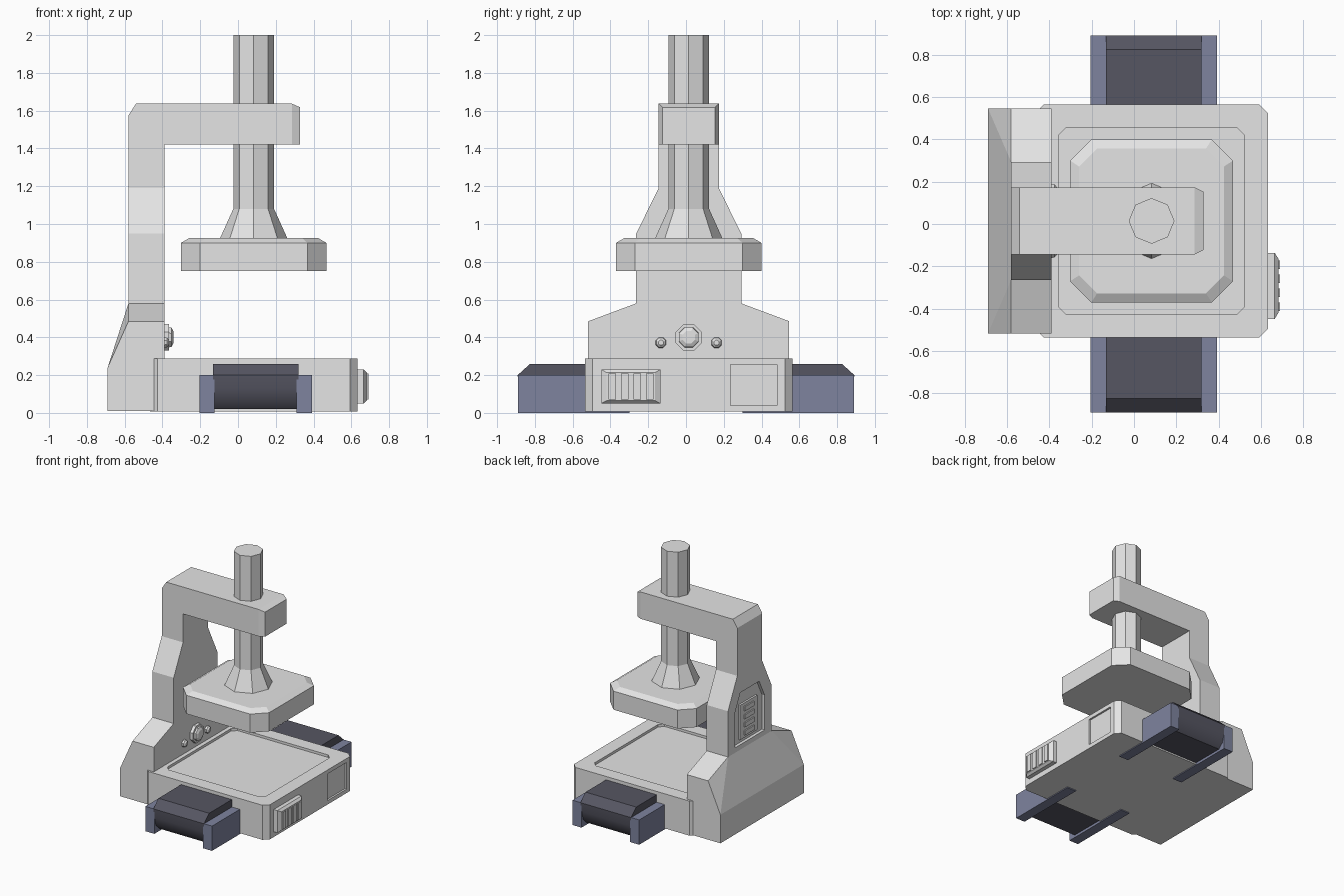
import bpy, bmesh, math

if "Cube" in bpy.data.objects:
    bpy.data.objects.remove(bpy.data.objects["Cube"])

CX, CY = 0.083, 0.0145      # centre of the press axis


def material(name, rgb):
    m = bpy.data.materials.new(name)
    m.diffuse_color = (*rgb, 1)
    m.use_nodes = True
    m.node_tree.nodes["Principled BSDF"].inputs["Base Color"].default_value = m.diffuse_color
    return m


GREY = material("light grey metal", (0.78, 0.78, 0.78))
BELT = material("dark belt", (0.092, 0.092, 0.122))
RAIL = material("blue grey rail", (0.21, 0.23, 0.345))


def solid(name, pieces, mat=GREY):
    """Join convex pieces; caps shared by two pieces are removed."""
    bm = bmesh.new()
    for pts in pieces:
        vs = [bm.verts.new(p) for p in pts]
        bmesh.ops.convex_hull(bm, input=vs)
        vs = [v for v in vs if v.is_valid]
        es = list({e for v in vs for e in v.link_edges})
        bmesh.ops.dissolve_limit(bm, angle_limit=0.01, verts=vs, edges=es)
    seen = {}
    for f in bm.faces:
        key = tuple(round(c, 4) for c in f.calc_center_median())
        seen.setdefault(key, []).append(f)
    caps = [f for fs in seen.values() if len(fs) > 1 for f in fs]
    bmesh.ops.delete(bm, geom=caps, context='FACES')
    bmesh.ops.remove_doubles(bm, verts=bm.verts[:], dist=1e-4)
    bmesh.ops.recalc_face_normals(bm, faces=bm.faces[:])
    me = bpy.data.meshes.new(name)
    bm.to_mesh(me)
    bm.free()
    me.materials.append(mat)
    ob = bpy.data.objects.new(name, me)
    bpy.context.collection.objects.link(ob)
    return ob


def box(x0, x1, y0, y1, z0, z1):
    return [(x, y, z) for x in (x0, x1) for y in (y0, y1) for z in (z0, z1)]


def octa(h, c, z):
    """Square of half size h with corners cut by c."""
    k = h - c
    return [(CX + sx * a, CY + sy * b, z) for a, b in ((h, k), (k, h))
            for sx in (-1, 1) for sy in (-1, 1)]


def ring(r, z, n=8):
    return [(CX + r * math.cos(i * math.tau / n), CY + r * math.sin(i * math.tau / n), z)
            for i in range(n)]


def rect(z, xb, hw, xf=-0.39):
    return [(x, CY + s * hw, z) for x in (xb, xf) for s in (-1, 1)]


def cut(ob, cutter):
    cutter.hide_render = True
    mod = ob.modifiers.new("cut", 'BOOLEAN')
    mod.operation, mod.solver, mod.object = 'DIFFERENCE', 'EXACT', cutter
    bpy.context.view_layer.objects.active = ob
    bpy.ops.object.modifier_apply(modifier=mod.name)
    bpy.data.objects.remove(cutter)


# Base with recessed tray and side panel
base = solid("base", [octa(0.55, 0.04, 0.008) + octa(0.55, 0.04, 0.287)])
cut(base, solid("tray_cutter", [octa(0.44, 0.035, 0.267) + octa(0.44, 0.035, 0.4)]))
cut(base, solid("panel_cutter", [box(0.618, 0.7, 0.235, 0.483, 0.04, 0.255)]))

# Side vent with ribs
solid("side_vent", [box(0.62, 0.665, -0.448, -0.136, 0.05, 0.23)
                    + box(0.68, 0.682, -0.42, -0.164, 0.065, 0.213)])
for i in range(4):
    y = -0.39 + i * 0.066
    solid("vent_rib", [box(0.67, 0.69, y - 0.02, y + 0.02, 0.07, 0.208)])

# Column with arm
foot = rect(0.01, -0.69, 0.532) + rect(0.24, -0.69, 0.532) \
    + rect(0.485, -0.58, 0.532) + rect(0.58, -0.58, 0.278)
waist = rect(0.58, -0.58, 0.278) + rect(0.95, -0.58, 0.278)
taper = rect(0.95, -0.58, 0.278) + rect(1.19, -0.58, 0.159)
neck = rect(1.19, -0.58, 0.159) + rect(1.42, -0.58, 0.159)
head = rect(1.42, -0.58, 0.159) + rect(1.575, -0.58, 0.159) + rect(1.637, -0.54, 0.159)
arm = rect(1.42, -0.39, 0.159, 0.285) + rect(1.637, -0.39, 0.159, 0.285) \
    + rect(1.42, 0.328, 0.138, 0.328) + rect(1.618, 0.328, 0.138, 0.328)
column = solid("column_and_arm", [foot, waist, taper, neck, head, arm])

# Recessed control panel on the back of the column
cut(column, solid("back_cutter", [rect(0.62, -0.7, 0.19, -0.555) + rect(0.9, -0.7, 0.19, -0.555)
                                  + rect(1.04, -0.7, 0.12, -0.555)]))
solid("back_panel", [rect(0.65, -0.57, 0.11, -0.55) + rect(0.93, -0.57, 0.11, -0.55)])
for i in range(4):
    z = 0.69 + i * 0.065
    solid("panel_switch", [rect(z - 0.018, -0.58, 0.06, -0.56) + rect(z + 0.018, -0.58, 0.06, -0.56)])

# Press plate and shaft
solid("press_plate", [octa(0.385, 0.1, 0.75) + octa(0.385, 0.1, 0.9) + octa(0.342, 0.085, 0.925)])
solid("press_shaft", [ring(0.178, 0.925) + ring(0.108, 1.08), ring(0.108, 1.08) + ring(0.108, 2.0)])


# Knobs on the front of the column
def disc(x, r, y, z, n=8):
    return [(x, y + r * math.cos((i + .5) * math.tau / n), z + r * math.sin((i + .5) * math.tau / n))
            for i in range(n)]


solid("knob_collar", [disc(-0.395, 0.075, CY, 0.4) + disc(-0.365, 0.075, CY, 0.4)])
solid("knob", [disc(-0.37, 0.058, CY, 0.4) + disc(-0.352, 0.055, CY, 0.4) + disc(-0.342, 0.035, CY, 0.4)])
for s in (-1, 1):
    y = CY + s * 0.147
    solid("small_knob", [disc(-0.395, 0.031, y, 0.372) + disc(-0.375, 0.027, y, 0.372)
                         + disc(-0.364, 0.014, y, 0.372)])

# Conveyor belt ends and rails, mirrored front and back
profile = [(0.5, 0.02), (0.5, 0.26), (0.825, 0.26), (0.891, 0.2), (0.888, 0.13), (0.87, 0.06), (0.83, 0.02)]
for s, side in ((-1, "front"), (1, "back")):
    belt = solid(side + "_belt", [[(x, s * y, z) for x in (-0.133, 0.32) for y, z in profile]], BELT)
    bpy.ops.object.select_all(action='DESELECT')
    belt.select_set(True)
    bpy.context.view_layer.objects.active = belt
    bpy.ops.object.shade_smooth_by_angle(angle=math.radians(40))
    for x0, x1 in ((-0.205, -0.124), (0.31, 0.391)):
        solid(side + "_rail", [box(x0, x1, s * 0.3, s * 0.89, 0, 0.2)], RAIL)
